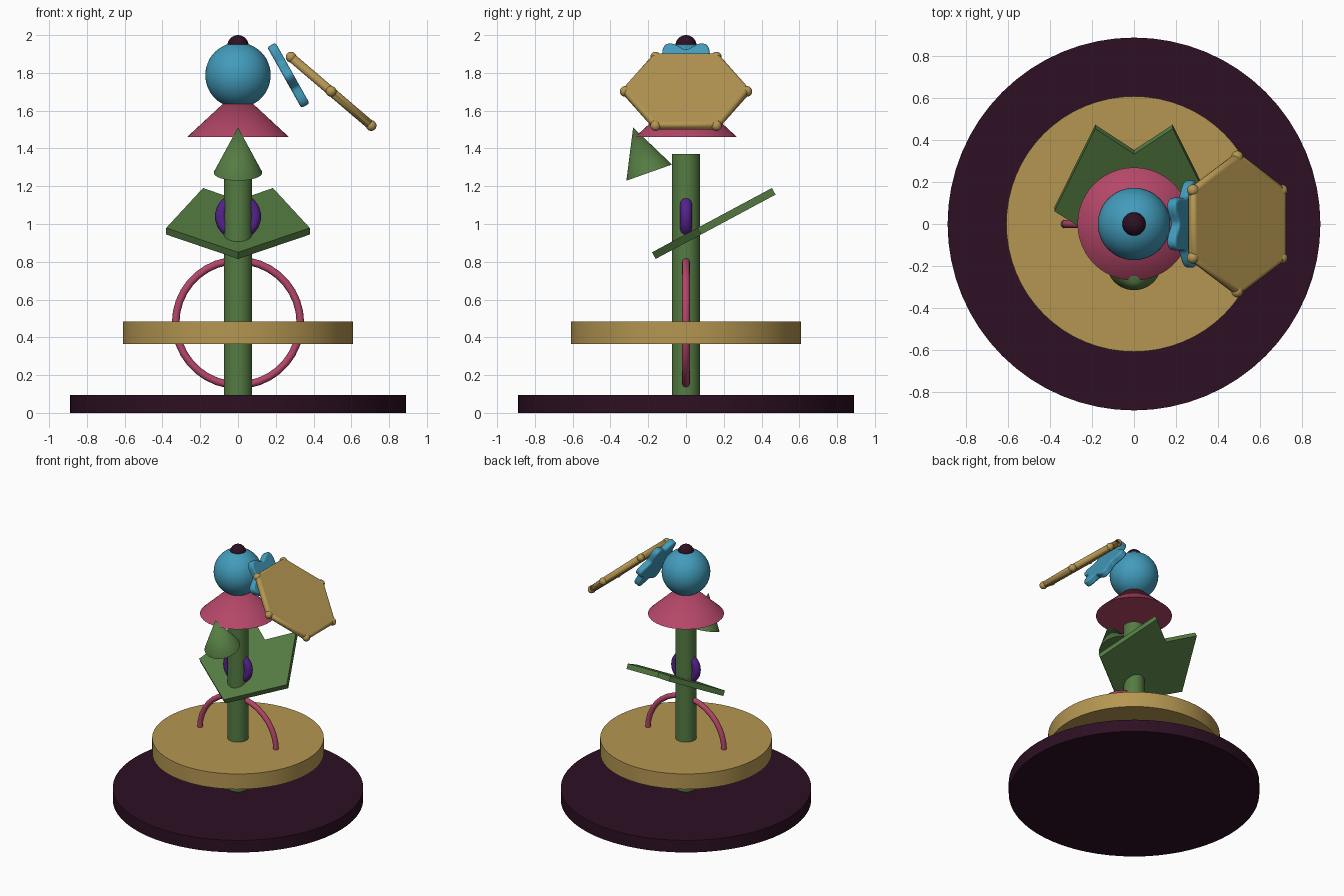
import bpy, bmesh
from math import radians, sin, cos, pi, tau

cube = bpy.data.objects.get("Cube")
if cube:
    bpy.data.objects.remove(cube, do_unlink=True)


def material(name, rgb):
    mat = bpy.data.materials.new(name)
    mat.use_nodes = True
    mat.diffuse_color = (*rgb, 1)
    mat.node_tree.nodes["Principled BSDF"].inputs["Base Color"].default_value = (*rgb, 1)
    return mat


plum = material("dark plum", (0.026, 0.005, 0.017))
gold = material("gold", (0.46, 0.305, 0.083))
green = material("leaf green", (0.09, 0.2, 0.055))
rose = material("rose", (0.46, 0.063, 0.14))
blue = material("sky blue", (0.055, 0.33, 0.5))
violet = material("violet", (0.09, 0.016, 0.26))


def finish(name, mat, smooth=True):
    """Name and colour the active object."""
    obj = bpy.context.object
    obj.name = obj.data.name = name
    obj.data.materials.append(mat)
    if smooth:
        bpy.ops.object.shade_smooth_by_angle(angle=radians(35))
    return obj


def cylinder(name, mat, radius, bottom, top):
    bpy.ops.mesh.primitive_cylinder_add(vertices=64, radius=radius, depth=top - bottom,
                                        location=(0, 0, (bottom + top) / 2))
    return finish(name, mat)


def cone(name, mat, radius, height, location, tilt=0):
    bpy.ops.mesh.primitive_cone_add(vertices=48, radius1=radius, depth=height,
                                    location=location, rotation=(tilt, 0, 0))
    return finish(name, mat)


def ball(name, mat, radius, location):
    bpy.ops.mesh.primitive_uv_sphere_add(segments=48, ring_count=24, radius=radius,
                                         location=location)
    return finish(name, mat)


def ring(name, mat, major, minor, z):
    bpy.ops.mesh.primitive_torus_add(major_segments=36, minor_segments=16, major_radius=major,
                                     minor_radius=minor, location=(0, 0, z),
                                     rotation=(pi / 2, 0, 0))
    return finish(name, mat)


def plate(name, mat, outline, thickness, location, rotation, bevel=0):
    """Extrude a flat outline, centred on its own plane."""
    bm = bmesh.new()
    face = bm.faces.new([bm.verts.new((x, y, -thickness / 2)) for x, y in outline])
    extruded = bmesh.ops.extrude_face_region(bm, geom=[face])["geom"]
    bmesh.ops.translate(bm, vec=(0, 0, thickness),
                        verts=[g for g in extruded if isinstance(g, bmesh.types.BMVert)])
    bmesh.ops.recalc_face_normals(bm, faces=bm.faces)
    mesh = bpy.data.meshes.new(name)
    bm.to_mesh(mesh)
    bm.free()
    obj = bpy.data.objects.new(name, mesh)
    bpy.context.collection.objects.link(obj)
    obj.location, obj.rotation_euler = location, rotation
    bpy.ops.object.select_all(action='DESELECT')
    obj.select_set(True)
    bpy.context.view_layer.objects.active = obj
    if bevel:
        mod = obj.modifiers.new("rounded edge", 'BEVEL')
        mod.width, mod.segments, mod.limit_method = bevel, 3, 'ANGLE'
        mod.angle_limit = radians(60)
    return finish(name, mat, bevel > 0)


# Stand: base, table and pole
cylinder("base", plum, 0.89, 0, 0.095)
cylinder("table", gold, 0.61, 0.365, 0.485)
cylinder("pole", green, 0.075, 0.09, 1.37)

# Upright rings around the pole
ring("large_ring", rose, 0.33, 0.02, 0.477)
ring("small_ring", violet, 0.09, 0.032, 1.04)

# Tilted notched leaf pierced by the pole
right_half = [(0, -0.193), (0.38, 0.08), (0.185, 0.527)]
outline = right_half + [(0, 0.39)] + [(-x, y) for x, y in right_half[:0:-1]]
plate("leaf", green, outline, 0.04, (0, 0, 0.924), (radians(28.2), 0, 0))

# Tilted cone in front of the pole
tilt = radians(19.5)
cone("front_cone", green, 0.128, 0.254,
     (0, -0.195 - 0.127 * sin(tilt), 1.272 + 0.127 * cos(tilt)), tilt)

# Skirt, head and top knob
cone("skirt", rose, 0.27, 0.25, (0, 0, 1.585))
ball("head", blue, 0.173, (0, 0, 1.788))
ball("top_knob", plum, 0.056, (0, 0, 1.944))

# Lobed rosette beside the head
count = 96
lobes = []
for i in range(count):
    a = tau * i / count
    r = 0.178 + 0.03 * cos(6 * a)
    lobes.append((r * sin(a), r * cos(a)))
plate("rosette", blue, lobes, 0.05, (0.267, 0, 1.787), (0, radians(60.7), 0), 0.012)

# Hexagonal panel with rounded corner knobs
panel_tilt = radians(40.5)
corners = [(sin(tau * i / 6), cos(tau * i / 6)) for i in range(6)]
plate("panel", gold, [(0.34 * x, 0.34 * y) for x, y in corners], 0.048,
      (0.493, 0, 1.702), (0, panel_tilt, 0), 0.018)
for i, (x, y) in enumerate(corners):
    knob = ball(f"panel_knob_{i + 1}", gold, 0.028,
                (0.493 + 0.322 * x * cos(panel_tilt), 0.322 * y,
                 1.702 - 0.322 * x * sin(panel_tilt)))
